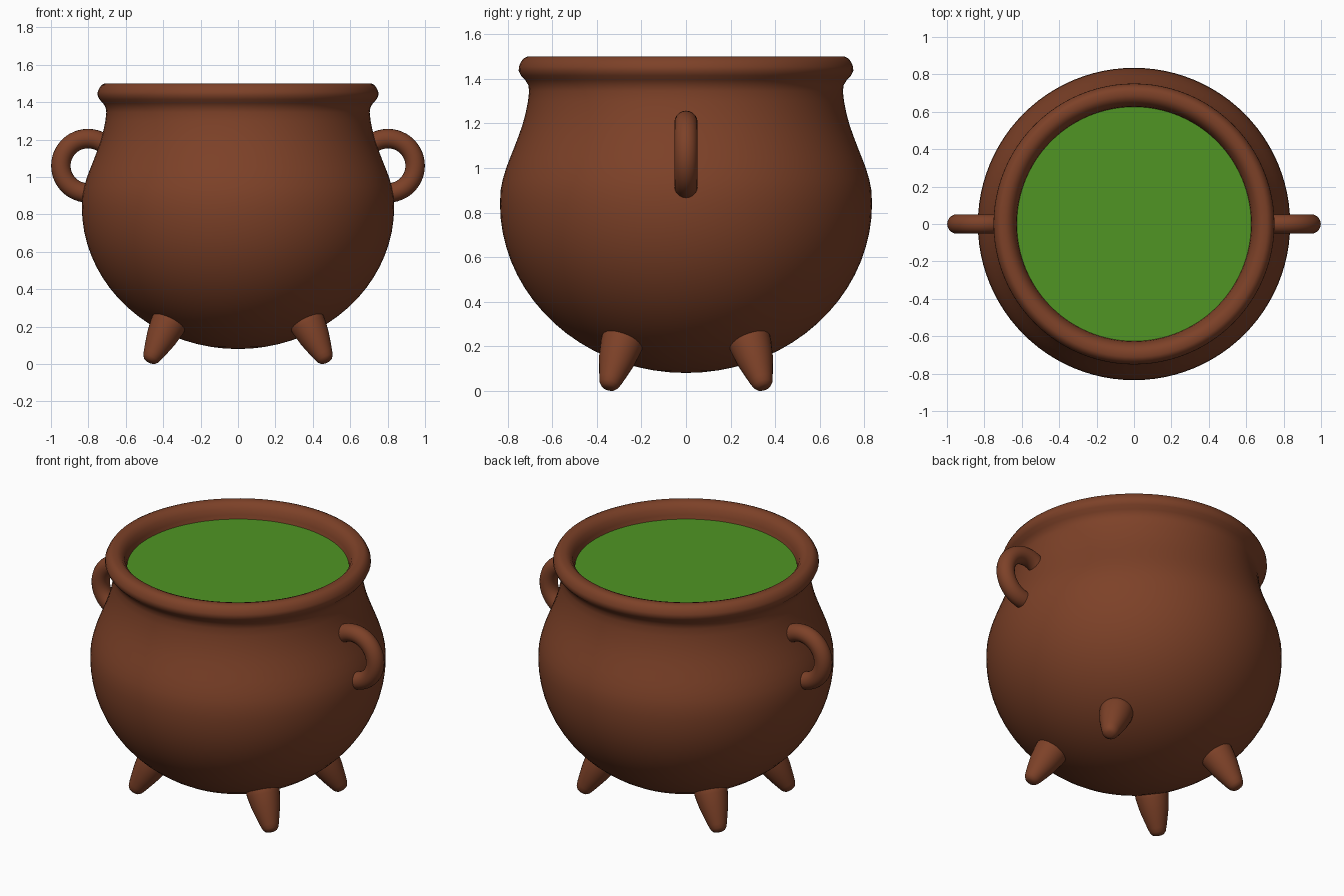
import bpy, bmesh, math
from mathutils import Vector

if "Cube" in bpy.data.objects:
    bpy.data.objects.remove(bpy.data.objects["Cube"])


def material(name, rgb):
    m = bpy.data.materials.new(name)
    m.diffuse_color = (*rgb, 1)
    m.use_nodes = True
    m.node_tree.nodes["Principled BSDF"].inputs["Base Color"].default_value = m.diffuse_color
    return m


BROWN = material("brown_clay", (0.205, 0.053, 0.021))
GREEN = material("green_brew", (0.080, 0.300, 0.017))


def revolve(name, profile, mat, steps=64, base=(0, 0, 0), axis=(0, 0, 1)):
    """Spin (radius, height) points around an axis starting at base."""
    bm = bmesh.new()
    verts = [bm.verts.new((r, 0, h)) for r, h in profile]
    edges = [bm.edges.new(pair) for pair in zip(verts, verts[1:])]
    bmesh.ops.spin(bm, geom=verts + edges, cent=(0, 0, 0), axis=(0, 0, 1),
                   angle=math.tau, steps=steps, use_duplicate=False)
    bmesh.ops.remove_doubles(bm, verts=bm.verts, dist=1e-4)
    bmesh.ops.recalc_face_normals(bm, faces=bm.faces)
    bmesh.ops.transform(bm, verts=bm.verts,
                        matrix=Vector((0, 0, 1)).rotation_difference(Vector(axis)).to_matrix().to_4x4())
    bmesh.ops.translate(bm, verts=bm.verts, vec=base)
    mesh = bpy.data.meshes.new(name)
    bm.to_mesh(mesh)
    bm.free()
    mesh.materials.append(mat)
    mesh.shade_smooth()
    obj = bpy.data.objects.new(name, mesh)
    bpy.context.collection.objects.link(obj)
    return obj


# Pot: round bowl, narrowing shoulder, rolled rim, closed floor under the brew
bowl = [(0.835 * math.sin(a), 0.84 - 0.76 * math.cos(a))
        for a in (math.pi / 2 * i / 18 for i in range(19))]
shoulder = [(0.832, 0.90), (0.822, 0.95), (0.807, 1.0), (0.788, 1.05), (0.768, 1.10),
            (0.749, 1.15), (0.732, 1.20), (0.719, 1.25), (0.709, 1.30), (0.704, 1.345)]
rim = [(0.708, 1.372), (0.722, 1.395), (0.741, 1.415), (0.751, 1.437), (0.750, 1.455),
       (0.741, 1.475), (0.729, 1.492), (0.712, 1.5), (0.685, 1.5), (0.663, 1.492),
       (0.643, 1.468), (0.630, 1.435), (0.625, 1.40), (0.60, 1.36), (0, 1.36)]
revolve("pot", bowl + shoulder + rim, BROWN, steps=96)

# Brew surface
revolve("brew", [(0, 1.41), (0.628, 1.41)], GREEN, steps=96)

# Ring handles sunk into the sides
for side, x in (("left", -0.802), ("right", 0.802)):
    bpy.ops.mesh.primitive_torus_add(major_radius=0.145, minor_radius=0.052,
                                     major_segments=48, minor_segments=20,
                                     location=(x, 0, 1.06), rotation=(math.pi / 2, 0, 0))
    handle = bpy.context.object
    handle.name = side + "_handle"
    handle.data.materials.append(BROWN)
    bpy.ops.object.shade_smooth()

# Four splayed, tapered feet
foot = [(0, 0), (0.018, 0.001), (0.033, 0.007), (0.045, 0.022), (0.053, 0.045),
        (0.066, 0.09), (0.082, 0.15), (0.094, 0.22), (0.10, 0.32), (0, 0.32)]
for sx, xname in ((-1, "left"), (1, "right")):
    for sy, yname in ((-1, "front"), (1, "back")):
        revolve(f"{yname}_{xname}_foot", foot, BROWN, steps=28,
                base=(0.475 * sx, 0.35 * sy, 0.010),
                axis=(-0.43 * sx, -0.263 * sy, 0.861))
